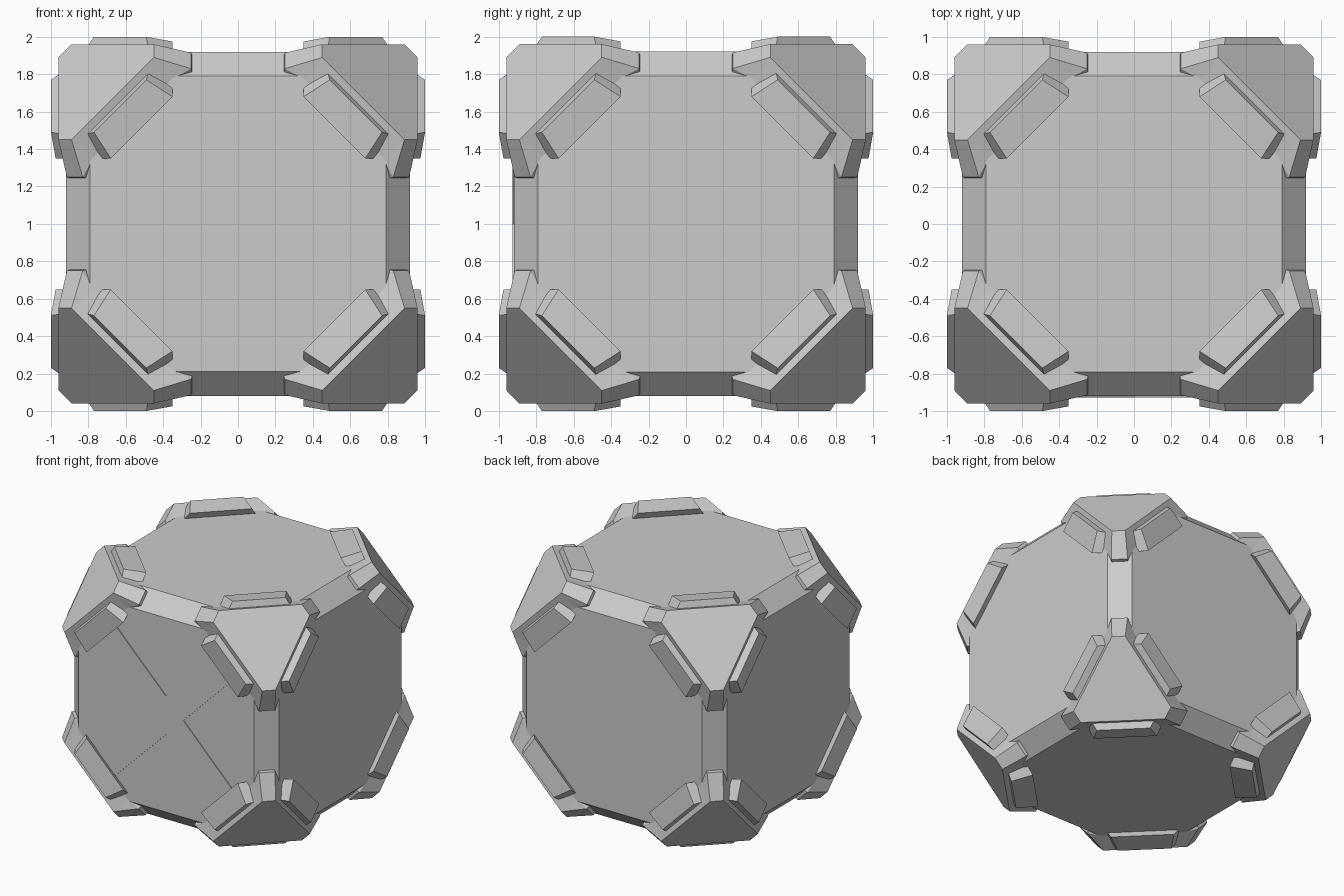
import bpy, bmesh, math
from itertools import permutations, product
from mathutils import Vector

if "Cube" in bpy.data.objects:
    bpy.data.objects.remove(bpy.data.objects["Cube"])


def finish(name, bm, mirror=False):
    """Turn a bmesh into a named object centred on the cube; optionally mirror to all octants."""
    bmesh.ops.recalc_face_normals(bm, faces=bm.faces)
    mesh = bpy.data.meshes.new(name)
    bm.to_mesh(mesh)
    bm.free()
    obj = bpy.data.objects.new(name, mesh)
    obj.location.z = 1
    bpy.context.collection.objects.link(obj)
    if mirror:
        mod = obj.modifiers.new("octants", 'MIRROR')
        mod.use_axis = (True, True, True)
        mod.use_mirror_merge = False
    return obj


def cyc(p, k):
    """Rotate coordinates about the cube diagonal."""
    return Vector(p[-k:] + p[:-k]) if k else Vector(p)


# Body: cube with chamfered edges and cut corners
bm = bmesh.new()
for p in permutations((0.34, 0.79, 0.92)):
    for s in product((1, -1), repeat=3):
        bm.verts.new([a * b for a, b in zip(p, s)])
bmesh.ops.convex_hull(bm, input=bm.verts)
bmesh.ops.dissolve_limit(bm, angle_limit=0.01, verts=bm.verts, edges=bm.edges)
finish("cube_body", bm)

# Corner guards: hexagonal cap, three sloped skirts and three lips
bm = bmesh.new()
cap = []
for k in range(3):
    # side skirt resting on one cube face, coordinates (u, v, height)
    a, b = (0.45, 0.89, 0.96), (0.89, 0.45, 0.96)
    la, lb = (0.25, 0.83, 0.915), (0.83, 0.25, 0.915)
    ba, bb = (0.36, 0.77, 0.92), (0.77, 0.36, 0.92)
    faces = [(a, b, bb, ba), (a, ba, la), (b, lb, bb)]
    # lip pointing along one edge of the cube
    faces.append(((0.45, 0.89, 0.96), (0.45, 0.96, 0.89),
                  (0.25, 0.915, 0.83), (0.25, 0.83, 0.915)))
    for f in faces:
        bm.faces.new([bm.verts.new(cyc(p, k)) for p in f])
    cap += [cyc(a, k), cyc(b, k)]
n = Vector((1, 1, 1)).normalized()
e1 = Vector((1, -1, 0)).normalized()
e2 = n.cross(e1)
cap.sort(key=lambda p: math.atan2(p.dot(e2), p.dot(e1)))
bm.faces.new([bm.verts.new(p) for p in cap])
bmesh.ops.remove_doubles(bm, verts=bm.verts, dist=0.001)
# rim walls sunk into the body
rim = [e for e in bm.edges if e.is_boundary]
new = bmesh.ops.extrude_edge_only(bm, edges=rim)["geom"]
for v in new:
    if isinstance(v, bmesh.types.BMVert):
        v.co *= 0.92
finish("corner_guards", bm, mirror=True)

# Bars flanking each corner guard
bm = bmesh.new()
for k in range(3):
    base = [(0.48, 0.81, 0.94), (0.81, 0.48, 0.94), (0.74, 0.35, 0.90), (0.35, 0.74, 0.90)]
    top = [(0.49, 0.77, 1.0), (0.77, 0.49, 1.0), (0.68, 0.35, 0.975), (0.35, 0.68, 0.975)]
    lo = [bm.verts.new(cyc(p, k)) for p in base]
    hi = [bm.verts.new(cyc(p, k)) for p in top]
    bm.faces.new(lo)
    bm.faces.new(hi)
    for i in range(4):
        j = (i + 1) % 4
        bm.faces.new((lo[i], lo[j], hi[j], hi[i]))
finish("corner_bars", bm, mirror=True)

# Thin diagonal cross inlaid on the front face
bm = bmesh.new()
verts = []
for k in range(4):
    t = math.radians(45 + 90 * k)
    for u, v in ((0.77, -0.11), (0.77, 0.11), (0.11, 0.11)):
        verts.append(bm.verts.new((u * math.cos(t) - v * math.sin(t), -0.9,
                                   u * math.sin(t) + v * math.cos(t))))
face = bm.faces.new(verts)
ext = bmesh.ops.extrude_face_region(bm, geom=[face])["geom"]
bmesh.ops.translate(bm, vec=(0, -0.027, 0),
                    verts=[g for g in ext if isinstance(g, bmesh.types.BMVert)])
finish("front_cross", bm)
